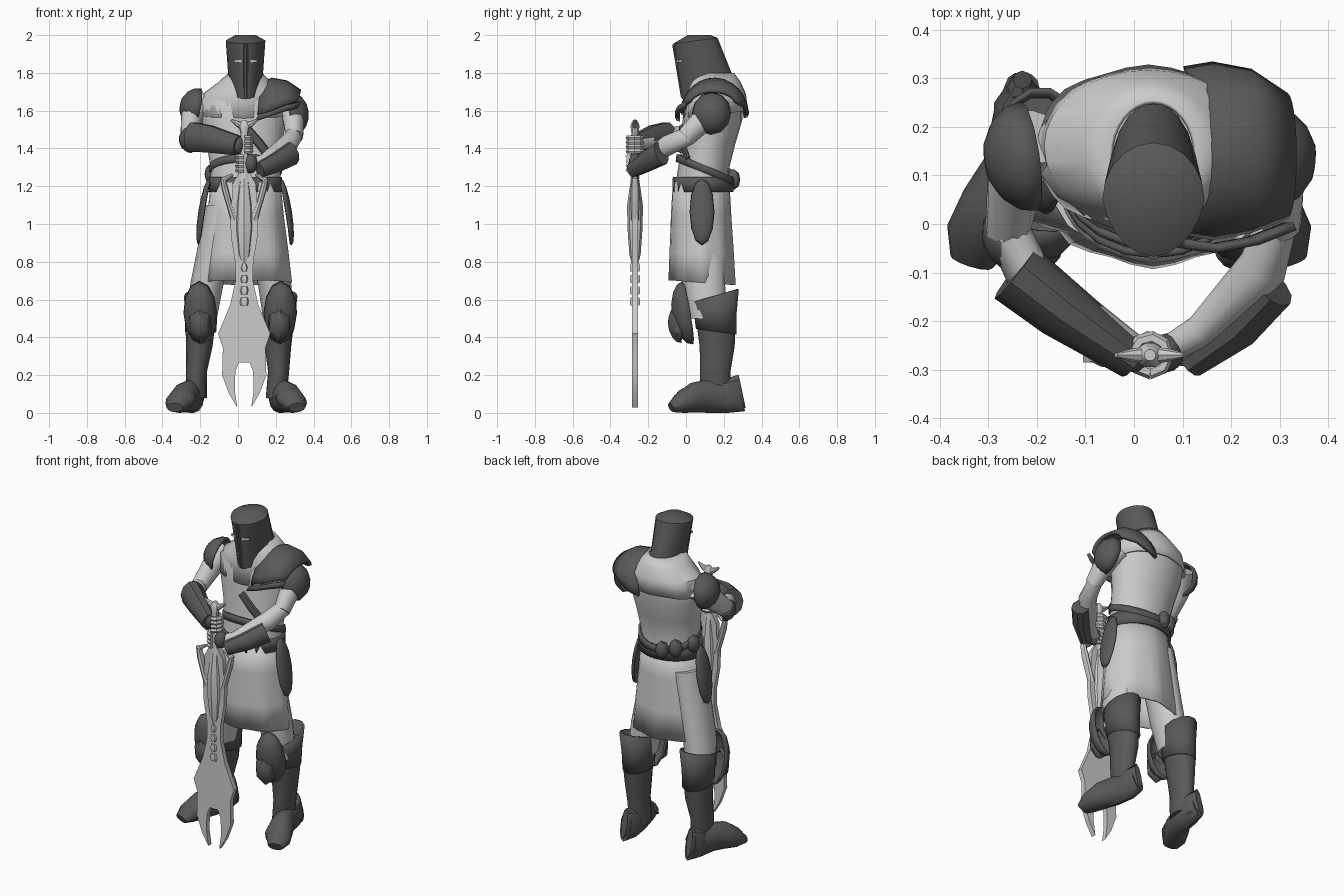
import bpy, bmesh
from math import sin, cos, pi, radians
from mathutils import Vector, Matrix

if "Cube" in bpy.data.objects:
    bpy.data.objects.remove(bpy.data.objects["Cube"])

dark = bpy.data.materials.new("armour_dark")
dark.diffuse_color = (0.1, 0.1, 0.1, 1)
dark.use_nodes = True
dark.node_tree.nodes["Principled BSDF"].inputs["Base Color"].default_value = dark.diffuse_color


def finish(name, bm, mat=None, solid=0):
    bmesh.ops.recalc_face_normals(bm, faces=bm.faces)
    me = bpy.data.meshes.new(name)
    bm.to_mesh(me)
    bm.free()
    ob = bpy.data.objects.new(name, me)
    bpy.context.collection.objects.link(ob)
    if mat:
        me.materials.append(mat)
    if solid:
        m = ob.modifiers.new("thickness", 'SOLIDIFY')
        m.thickness = solid
    return ob


def skin(name, rings, mat=None, caps=True, solid=0, closed=True):
    """Join rings of points with quads."""
    bm = bmesh.new()
    vs = [[bm.verts.new(p) for p in r] for r in rings]
    n = len(vs[0])
    for a, b in zip(vs, vs[1:]):
        for i in range(n if closed else n - 1):
            j = (i + 1) % n
            bm.faces.new((a[i], a[j], b[j], b[i]))
    if caps and closed:
        bm.faces.new(vs[0])
        bm.faces.new(vs[-1])
    return finish(name, bm, mat, solid)


def loft(name, rings, n=20, egg=0, waves=0, **kw):
    """Horizontal ellipses: x, y, z, rx, ry, z-tilt front to back, fold depth."""
    out = []
    for x, y, z, rx, ry, *ex in rings:
        tilt, fold = (list(ex) + [0, 0])[:2]
        r = []
        for i in range(n):
            t = 2 * pi * i / n
            f = 1 + fold * cos(waves * t)
            r.append((x + rx * f * cos(t) * (1 - egg * max(0, -sin(t))),
                      y + ry * f * sin(t), z + tilt * sin(t)))
        out.append(r)
    return skin(name, out, **kw)


def tube(name, pts, n=12, floor=False, **kw):
    """Elliptical sections along a path: x, y, z, side radius, upright radius."""
    P = [Vector(p[:3]) for p in pts]
    d = (P[-1] - P[0]).normalized()
    up = Vector((0, -1, 0)) if abs(d.z) > 0.8 else Vector((0, 0, 1))
    out = []
    for k, p in enumerate(pts):
        t = (P[min(k + 1, len(P) - 1)] - P[max(k - 1, 0)]).normalized()
        s = t.cross(up).normalized()
        u = s.cross(t)
        r = [P[k] + s * p[3] * cos(2 * pi * i / n) + u * p[4] * sin(2 * pi * i / n) for i in range(n)]
        if floor:
            for v in r:
                v.z = max(v.z, 0)
        out.append(r)
    return skin(name, out, **kw)


def dome(name, loc, normal, size, up=(0, 0, 1), cut=0.1, mat=dark, solid=0.012, seg=12):
    """Bulging plate: size = half width, half height, depth."""
    z = Vector(normal).normalized()
    x = Vector(up).cross(z).normalized()
    y = z.cross(x)
    bm = bmesh.new()
    bmesh.ops.create_uvsphere(bm, u_segments=seg, v_segments=8, radius=1)
    if cut > -1:
        bmesh.ops.delete(bm, geom=[v for v in bm.verts if v.co.z < cut - 0.2], context='VERTS')
    m = Matrix((x * size[0], y * size[1], z * size[2])).transposed().to_4x4()
    bmesh.ops.transform(bm, matrix=Matrix.Translation(loc) @ m, verts=bm.verts)
    return finish(name, bm, mat, solid)


def box(name, loc, size, mat=None, rot=0):
    bm = bmesh.new()
    m = Matrix.Translation(loc) @ Matrix.Rotation(rot, 4, 'Z') @ Matrix.Diagonal((*size, 1))
    bmesh.ops.create_cube(bm, size=1, matrix=m)
    return finish(name, bm, mat)


# helmet with sloping crown, visor ridge and eye slits
loft("helmet", [(.04, .115, 1.715, .085, .137, .055), (.04, .105, 1.76, .09, .134, .045),
                (.04, .05, 1.97, .105, .117, .015), (.04, .07, 2.0, .055, .06, 0)], egg=.15, mat=dark)
tube("visor_ridge", [(.04, -.02, 1.67, .012, .008), (.04, -.066, 1.95, .012, .008)], n=6, mat=dark)
for s in (-1, 1):
    box("eye_slit", (.04 + s * .037, -.029, 1.862), (.042, .03, .012), rot=s * .35)

# torso and mantle
loft("tunic_torso", [(.04, .09, 1.17, .19, .15), (.04, .09, 1.28, .183, .135), (.035, .12, 1.42, .2, .14),
                     (.03, .14, 1.55, .225, .158), (.03, .15, 1.65, .235, .15), (.03, .16, 1.71, .19, .135),
                     (.035, .15, 1.77, .1, .1)])
loft("shoulder_mantle", [(.04, .14, 1.80, .09, .115), (.035, .15, 1.75, .14, .14),
                         (.03, .16, 1.69, .215, .157), (.03, .155, 1.58, .24, .17, .02, .02)],
     n=32, waves=8, caps=False, solid=.01)

# skirt with folds
loft("tunic_skirt", [(.04, .08, 1.22, .185, .15), (.04, .08, 1.05, .2, .158, 0, .01),
                     (.04, .083, .85, .222, .166, 0, .025), (.04, .085, .69, .238, .172, -.012, .035)],
     n=32, waves=8, caps=False, solid=.01)

# belts, pouches, chest strap
loft("belt", [(.04, .09, 1.17, .195, .162), (.04, .09, 1.25, .193, .16)], caps=False, solid=.015, mat=dark)
loft("slung_belt", [(.04, .1, 1.27, .192, .155, -.06), (.04, .1, 1.31, .192, .15, -.06)],
     caps=False, solid=.015, mat=dark)
for i, p in enumerate([(-.14, .13, 1.265), (-.08, .215, 1.25), (-.01, .25, 1.235)]):
    dome("pouch", p, (-.7, .6, 0), (.04, .055, .035), cut=-2, solid=0, seg=8)
tube("chest_strap", [(.04, -.025, 1.51, .012, .025), (.11, -.02, 1.43, .012, .025),
                     (.18, .01, 1.34, .012, .025)], n=8, mat=dark)

# hip plates
for s, x in ((-1, -.18), (1, .255)):
    dome("hip_plate", (x, .085, 1.065), (s, 0, .16), (.066, .18, .03))

# legs: thigh, boot, cuff, knee plate, foot
for s in (-1, 1):
    def X(x, z):
        return x if s < 0 else -x - .025 + .09 * min(z, .6)

    def place(pts):
        return [(X(p[0], p[2]), *p[1:]) for p in pts]
    loft("thigh", place([(-.19, .12, .5, .078, .1), (-.165, .1, .68, .088, .11), (-.08, .09, 1.1, .09, .12)]), n=14)
    loft("boot_shaft", place([(-.22, .155, .08, .055, .08), (-.22, .155, .22, .056, .083), (-.205, .165, .35, .07, .095),
                              (-.2, .16, .46, .078, .105), (-.195, .15, .57, .082, .112)]), n=14, mat=dark)
    loft("boot_cuff", place([(-.198, .16, .43, .083, .11, -.015), (-.195, .155, .52, .086, .115, .0),
                             (-.192, .155, .62, .094, .128, .035)]),
         n=14, caps=False, solid=.012, mat=dark)
    dome("knee_plate", (X(-.2, .54), .01, .53), (s * .15, -1, -.17), (.09, .17, .085))
    dome("knee_boss", (X(-.2, .48), -.035, .47), (s * .15, -1, -.1), (.065, .1, .06), seg=6)
    tube("boot_foot", place([(-.23, .285, .1, .035, .095), (-.235, .22, .08, .055, .08), (-.25, .12, .09, .06, .09),
                             (-.285, .04, .08, .072, .08), (-.32, -.03, .05, .07, .055),
                             (-.335, -.078, .028, .045, .026)]), floor=True, mat=dark)
    dome("toe_plate", (X(-.29, .05), .01, .06), (s * .3, -.6, 1), (.075, .075, .075), up=(0, 1, 0))
    tube("heel_guard", place([(-.23, .2, .1, .06, .075), (-.23, .25, .105, .058, .085),
                              (-.23, .297, .115, .02, .09)]), n=8, floor=True, mat=dark)

# arms
tube("left_upper_arm", [(-.2, .18, 1.65, .07, .07), (-.245, .1, 1.56, .058, .066), (-.262, -.03, 1.45, .045, .05)])
tube("left_forearm", [(-.265, .0, 1.465, .045, .055), (-.215, -.11, 1.455, .05, .06), (0, -.26, 1.42, .032, .035)])
tube("left_vambrace", [(-.245, -.1, 1.46, .068, .083), (-.15, -.175, 1.45, .062, .075), (-.0, -.28, 1.415, .042, .055)],
     n=10, mat=dark)
dome("left_elbow_plate", (-.255, -.03, 1.445), (-1, -.4, -.2), (.075, .07, .055), seg=8)
tube("right_upper_arm", [(.25, .17, 1.63, .07, .07), (.295, .09, 1.55, .058, .064), (.3, -.0, 1.46, .045, .052)])
tube("right_forearm", [(.3, .02, 1.47, .04, .05), (.265, -.09, 1.42, .052, .055),
                       (.14, -.22, 1.335, .036, .038), (.06, -.265, 1.31, .028, .03)])
tube("right_vambrace", [(.285, -.13, 1.375, .05, .065), (.21, -.21, 1.33, .05, .055), (.115, -.285, 1.285, .034, .042)],
     n=10, mat=dark)

# shoulder plates
dome("left_shoulder_plate", (-.215, .14, 1.615), (-1, -.15, .2), (.115, .105, .095))
dome("right_arm_plate", (.285, .135, 1.585), (1, -.1, .15), (.105, .115, .09))
arch = []
for x, y, z, ry, rz in [(.1, .15, 1.55, .175, .2), (.16, .15, 1.57, .185, .205), (.24, .15, 1.61, .17, .15),
                        (.315, .14, 1.64, .13, .07)]:
    arch.append([(x + .02 * sin(a), y - ry * cos(a), z + rz * sin(a)) for a in [radians(8 + i * 14) for i in range(13)]])
skin("right_pauldron", arch, mat=dark, solid=.02, closed=False)
skin("pauldron_rim", [[(x + .01, y - .008, z) for x, y, z in (r[0] for r in arch)],
                      [(x - .01, y - .008, z - .035) for x, y, z in (r[0] for r in arch)]],
     mat=dark, solid=.018, closed=False)

# fists: fingers wrapped around the grip
SX, SY = .033, -.27
for z0, side in ((1.385, -1), (1.285, 1)):
    for i in range(4):
        a0 = pi if side < 0 else 0
        pts = []
        for k in range(7):
            a = a0 + side * (.2 + k * .75)
            pts.append([Vector((SX + cos(a) * (.036 + .014 * cos(b)), SY + sin(a) * (.036 + .014 * cos(b)),
                                z0 + i * .024 + .014 * sin(b))) for b in [j * pi / 3 for j in range(6)]])
        skin("finger", pts)
    dome("palm", (SX + side * .035, SY + .005, z0 + .035), (side, 0, 0), (.04, .052, .035), cut=-2, solid=0)

# sword blade: half outline mirrored into a forked profile
half = [(.03, 1.27), (.062, 1.21), (.066, 1.13), (.074, 1.05), (.07, .93), (.048, .8), (.046, .7), (.075, .57),
        (.138, .42), (.113, .345), (.117, .2), (.08, .1), (.037, .028), (.05, .12), (.047, .22), (.028, .268)]
bm = bmesh.new()
loop = half + [(-x, z) for x, z in reversed(half)]
f = bm.faces.new([bm.verts.new((SX + x, SY - .015, z)) for x, z in loop])
g = bmesh.ops.extrude_face_region(bm, geom=[f])
bmesh.ops.translate(bm, vec=(0, .03, 0), verts=[v for v in g['geom'] if isinstance(v, bmesh.types.BMVert)])
bmesh.ops.triangulate(bm, faces=[q for q in bm.faces if len(q.verts) > 4])
finish("sword_blade", bm)
tube("sword_spine", [(SX, SY, 1.25, .025, .02), (SX, SY, 1.1, .045, .042), (SX, SY, .98, .05, .04),
                     (SX, SY, .84, .035, .03), (SX, SY, .78, .008, .015)], n=8)
for i in range(4):
    z = .79 - i * .06
    tube("blade_link", [(SX, SY, z, .014 + .004 * i, .028), (SX, SY, z - .02, .024 + .003 * i, .032),
                        (SX, SY, z - .042, .018 + .003 * i, .028)], n=6)
for s in (-1, 1):
    tube("sword_horn", [(SX + s * .05, SY, 1.02, .022, .02), (SX + s * .078, SY, 1.1, .016, .024),
                        (SX + s * .1, SY, 1.18, .018, .024), (SX + s * .112, SY, 1.235, .018, .018),
                        (SX + s * .06, SY, 1.262, .008, .008)], n=8)
    tube("pommel_wing", [(SX, SY, 1.515, .018, .022), (SX + s * .035, SY, 1.53, .014, .016),
                         (SX + s * .07, SY, 1.552, .005, .006)], n=8)
tube("sword_grip", [(SX, SY, 1.24, .03, .025), (SX, SY, 1.28, .02, .02), (SX, SY, 1.48, .02, .02),
                    (SX, SY, 1.52, .03, .026), (SX, SY, 1.55, .012, .012)], n=10)

# smooth the curved surfaces, keep hard edges
for ob in bpy.context.scene.objects:
    ob.select_set(True)
    bpy.context.view_layer.objects.active = ob
bpy.ops.object.shade_smooth_by_angle(angle=radians(35))
